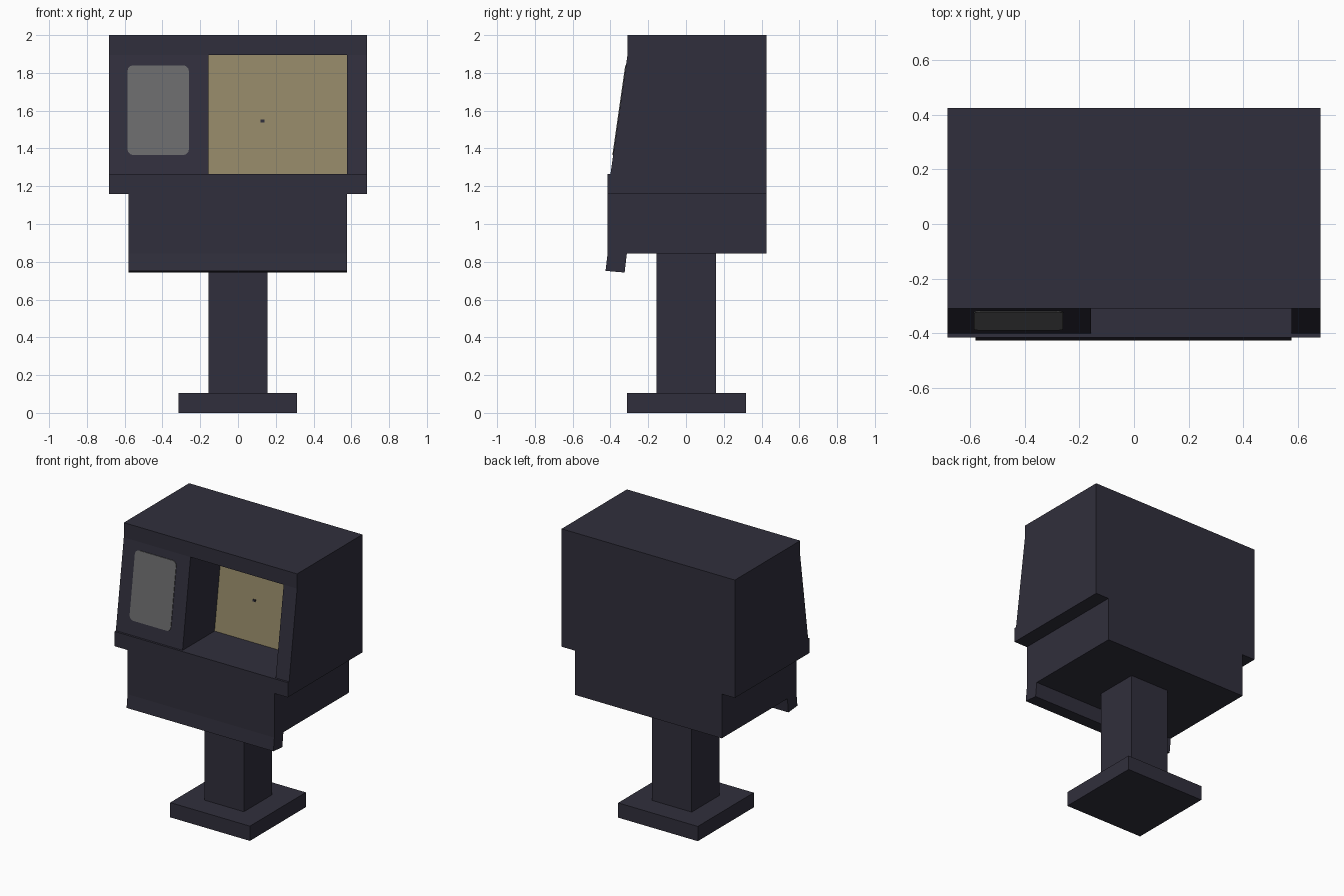
import bpy, bmesh, math
from mathutils import Vector

if "Cube" in bpy.data.objects:
    bpy.data.objects.remove(bpy.data.objects["Cube"])


def material(name, rgb):
    m = bpy.data.materials.new(name)
    m.diffuse_color = (*rgb, 1)
    m.use_nodes = True
    m.node_tree.nodes["Principled BSDF"].inputs["Base Color"].default_value = m.diffuse_color
    return m


DARK = material("dark slate", (0.030, 0.028, 0.045))
TAN = material("dull tan", (0.290, 0.243, 0.134))
GREY = material("mid grey", (0.145, 0.145, 0.149))


def finish(name, bm, *mats):
    bmesh.ops.remove_doubles(bm, verts=bm.verts, dist=1e-5)
    bmesh.ops.recalc_face_normals(bm, faces=bm.faces)
    me = bpy.data.meshes.new(name)
    bm.to_mesh(me)
    bm.free()
    for m in mats:
        me.materials.append(m)
    ob = bpy.data.objects.new(name, me)
    bpy.context.collection.objects.link(ob)
    return ob


def face(bm, pts, mat=0):
    f = bm.faces.new([bm.verts.new(p) for p in pts])
    f.material_index = mat
    return f


def prism(name, profile, x0, x1, mat):
    """Extrude a (y, z) profile from x0 to x1."""
    bm = bmesh.new()
    f = face(bm, [(x0, y, z) for y, z in profile])
    ext = bmesh.ops.extrude_face_region(bm, geom=[f])["geom"]
    vs = [v for v in ext if isinstance(v, bmesh.types.BMVert)]
    bmesh.ops.translate(bm, verts=vs, vec=(x1 - x0, 0, 0))
    return finish(name, bm, mat)


def box(name, x0, x1, y0, y1, z0, z1, mat):
    return prism(name, [(y0, z0), (y1, z0), (y1, z1), (y0, z1)], x0, x1, mat)


# Upper housing: side profile swept in three strips, the middle one recessed
lo, hi = (-0.40, 1.265), (-0.31, 1.895)
back_lo, back_hi = (-0.04, 1.265), (0.05, 1.895)
start = [(0.425, 1.16), (-0.415, 1.16), (-0.415, 1.265), lo]
end = [hi, (-0.31, 2.0), (0.425, 2.0)]
solid = start + end
notched = start + [back_lo, back_hi] + end
xs = [-0.683, -0.157, 0.577, 0.683]

bm = bmesh.new()
for i, prof in enumerate([solid, notched, solid]):
    for a, b in zip(prof, prof[1:] + prof[:1]):
        panel = a == back_lo and b == back_hi
        face(bm, [(xs[i], *a), (xs[i + 1], *a), (xs[i + 1], *b), (xs[i], *b)], int(panel))
for x in (xs[0], xs[3]):
    face(bm, [(x, *p) for p in solid])
for x in (xs[1], xs[2]):
    face(bm, [(x, *p) for p in (lo, back_lo, back_hi, hi)])
finish("upper_housing", bm, DARK, TAN)

# Lower housing, tilted front lip, post and foot
box("lower_housing", -0.58, 0.577, -0.415, 0.425, 0.845, 1.16, DARK)
prism("front_lip", [(-0.415, 0.845), (-0.426, 0.752), (-0.325, 0.743), (-0.313, 0.845)],
      -0.58, 0.577, DARK)
box("post", -0.157, 0.155, -0.155, 0.16, 0.105, 0.845, DARK)
box("foot", -0.315, 0.313, -0.313, 0.317, 0, 0.105, DARK)

# Small dark dot on the recessed panel
yd = 0.0
box("panel_dot", 0.12, 0.14, yd - 0.006, yd + 0.003, 1.538, 1.552, DARK)

# Grey plate with rounded corners, lying on the sloped front
slope = (hi[0] - lo[0]) / (hi[1] - lo[1])
x0, x1, z0, z1, r = -0.585, -0.26, 1.365, 1.84, 0.03
outline = []
for cx, cz, a0 in ((x1 - r, z1 - r, 0), (x0 + r, z1 - r, 90),
                   (x0 + r, z0 + r, 180), (x1 - r, z0 + r, 270)):
    for k in range(4):
        a = math.radians(a0 + 30 * k)
        outline.append((cx + r * math.cos(a), cz + r * math.sin(a)))
bm = bmesh.new()
f = face(bm, [(x, lo[0] + (z - lo[1]) * slope - 0.004, z) for x, z in outline])
ext = bmesh.ops.extrude_face_region(bm, geom=[f])["geom"]
bmesh.ops.translate(bm, verts=[v for v in ext if isinstance(v, bmesh.types.BMVert)],
                    vec=Vector((0, 0.006, 0)))
finish("grey_plate", bm, GREY)
